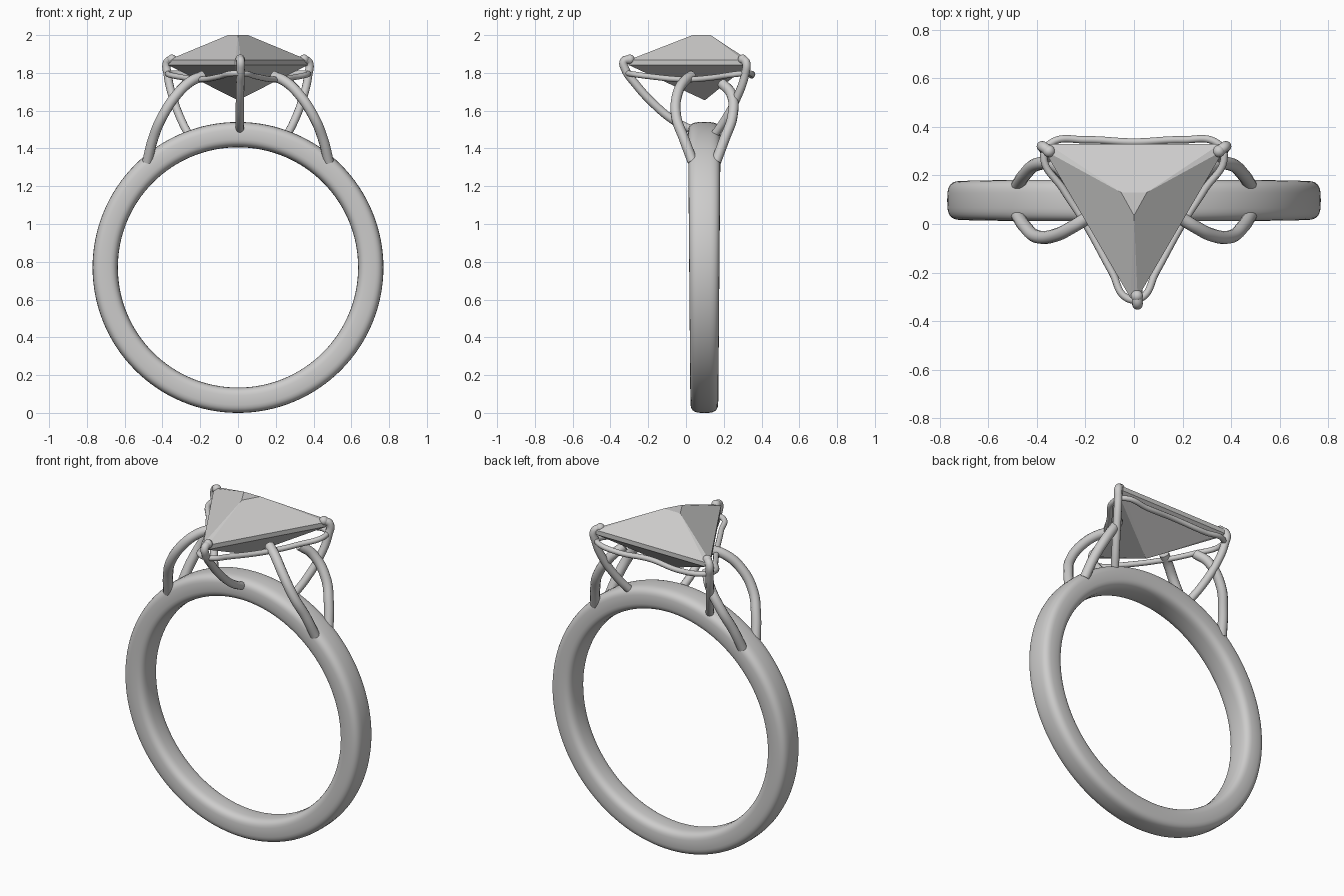
import bpy, bmesh
from math import cos, sin, pi, copysign
from mathutils import Vector

cube = bpy.data.objects.get("Cube")
if cube:
    bpy.data.objects.remove(cube, do_unlink=True)

GREY = (0.61, 0.605, 0.6, 1)
mat = bpy.data.materials.new("light grey")
mat.use_nodes = True
mat.diffuse_color = GREY
mat.node_tree.nodes["Principled BSDF"].inputs["Base Color"].default_value = GREY

MID_Y = 0.097      # centre plane of the band
MID_Z = 0.77


def add_mesh(name, mesh, smooth=True):
    obj = bpy.data.objects.new(name, mesh)
    bpy.context.collection.objects.link(obj)
    mesh.materials.clear()
    mesh.materials.append(mat)
    for p in mesh.polygons:
        p.use_smooth = smooth
        p.material_index = 0
    return obj


def from_bmesh(name, bm, smooth):
    bmesh.ops.recalc_face_normals(bm, faces=bm.faces)
    mesh = bpy.data.meshes.new(name)
    bm.to_mesh(mesh)
    bm.free()
    return add_mesh(name, mesh, smooth)


def wire(name, points, radius, closed=False):
    """Round wire through the points, turned into a mesh."""
    curve = bpy.data.curves.new(name, 'CURVE')
    curve.dimensions = '3D'
    curve.bevel_depth = radius
    curve.bevel_resolution = 4
    curve.resolution_u = 10
    curve.use_fill_caps = True
    spline = curve.splines.new('BEZIER')
    spline.bezier_points.add(len(points) - 1)
    spline.use_cyclic_u = closed
    for bp, co in zip(spline.bezier_points, points):
        bp.co = co
        bp.handle_left_type = bp.handle_right_type = 'AUTO'
    helper = bpy.data.objects.new(name + "_path", curve)
    bpy.context.collection.objects.link(helper)
    bpy.context.view_layer.update()
    graph = bpy.context.evaluated_depsgraph_get()
    mesh = bpy.data.meshes.new_from_object(helper.evaluated_get(graph))
    bpy.data.objects.remove(helper, do_unlink=True)
    return add_mesh(name, mesh)


# Band: rounded section swept round a circle, a little narrower at the bottom
bm = bmesh.new()
STEPS, SIDES = 128, 32
rings = []
for i in range(STEPS):
    a = 2 * pi * i / STEPS
    half = 0.08 + 0.006 * sin(a)
    ring = []
    for j in range(SIDES):
        t = 2 * pi * j / SIDES
        r = 0.703 + 0.067 * copysign(abs(cos(t)) ** 0.6, cos(t))
        y = MID_Y + half * copysign(abs(sin(t)) ** 0.6, sin(t))
        ring.append(bm.verts.new((r * cos(a), y, MID_Z + r * sin(a))))
    rings.append(ring)
for i in range(STEPS):
    p, q = rings[i], rings[(i + 1) % STEPS]
    for j in range(SIDES):
        k = (j + 1) % SIDES
        bm.faces.new((p[j], p[k], q[k], q[j]))
from_bmesh("band", bm, True)

# Stone: triangular cut with clipped corners, small table and pointed base
corners = [Vector((-0.385, 0.33, 0)), Vector((0.385, 0.33, 0)), Vector((0, -0.33, 0))]
table_xy = [(-0.053, 0.13), (0.053, 0.13), (0, 0.035)]
outline = []
for i, c in enumerate(corners):
    for other in (corners[i - 1], corners[(i + 1) % 3]):
        outline.append(c + (other - c).normalized() * 0.03)
bm = bmesh.new()
upper = [bm.verts.new((p.x, p.y, 1.868)) for p in outline]
lower = [bm.verts.new((p.x, p.y, 1.842)) for p in outline]
table = [bm.verts.new((x, y, 2.0)) for x, y in table_xy]
culet = bm.verts.new((0, 0.1, 1.655))
bm.faces.new(table)
for i in range(6):
    k = (i + 1) % 6
    bm.faces.new((upper[i], upper[k], lower[k], lower[i]))
    bm.faces.new((lower[i], lower[k], culet))
    if i % 2:
        bm.faces.new((upper[i], upper[k], table[(k // 2) % 3], table[i // 2]))
    else:
        bm.faces.new((upper[i], upper[k], table[i // 2]))
from_bmesh("stone", bm, False)

# Thin gallery wire running below the stone's edge
half_loop = [(0.2, 0.347, 1.785), (0.34, 0.335, 1.798), (0.372, 0.28, 1.795),
             (0.29, 0.14, 1.775), (0.2, 0.0, 1.765), (0.09, -0.2, 1.782),
             (0.03, -0.305, 1.797)]
loop = [(0, 0.338, 1.795)] + half_loop + [(-x, y, z) for x, y, z in reversed(half_loop)]
wire("gallery_wire", loop, 0.015, closed=True)

# Four shoulder arms, mirrored left/right
front_arm = [(0.48, 0.035, 1.33), (0.45, -0.01, 1.45), (0.4, -0.052, 1.57),
             (0.32, -0.045, 1.69), (0.25, -0.01, 1.755), (0.185, 0.03, 1.785)]
back_arm = [(x, 2 * MID_Y - y, z) for x, y, z in front_arm[:4]] + [(0.27, 0.19, 1.745)]
for side, s in (("left", 1), ("right", -1)):
    for end, path in (("front", front_arm), ("back", back_arm)):
        wire(f"{end}_{side}_arm", [(s * x, y, z) for x, y, z in path], 0.027)


# Three prongs hooked over the stone's corners with rounded tips
def prong(name, path):
    wire(name, path, 0.022)
    bm = bmesh.new()
    bmesh.ops.create_uvsphere(bm, u_segments=20, v_segments=12, radius=0.025)
    bmesh.ops.translate(bm, verts=bm.verts, vec=path[-1])
    from_bmesh(name + "_tip", bm, True)


prong("front_prong", [(0.01, 0.05, 1.49), (0.01, -0.06, 1.545), (0.01, -0.17, 1.635),
                      (0.012, -0.27, 1.745), (0.014, -0.322, 1.82),
                      (0.014, -0.328, 1.862), (0.012, -0.297, 1.872)])
back_prong = [(0.26, 0.15, 1.47), (0.3, 0.205, 1.55), (0.345, 0.27, 1.67),
              (0.372, 0.312, 1.79), (0.375, 0.318, 1.855), (0.35, 0.3, 1.872)]
for side, s in (("left", 1), ("right", -1)):
    prong(f"back_{side}_prong", [(s * x, y, z) for x, y, z in back_prong])
